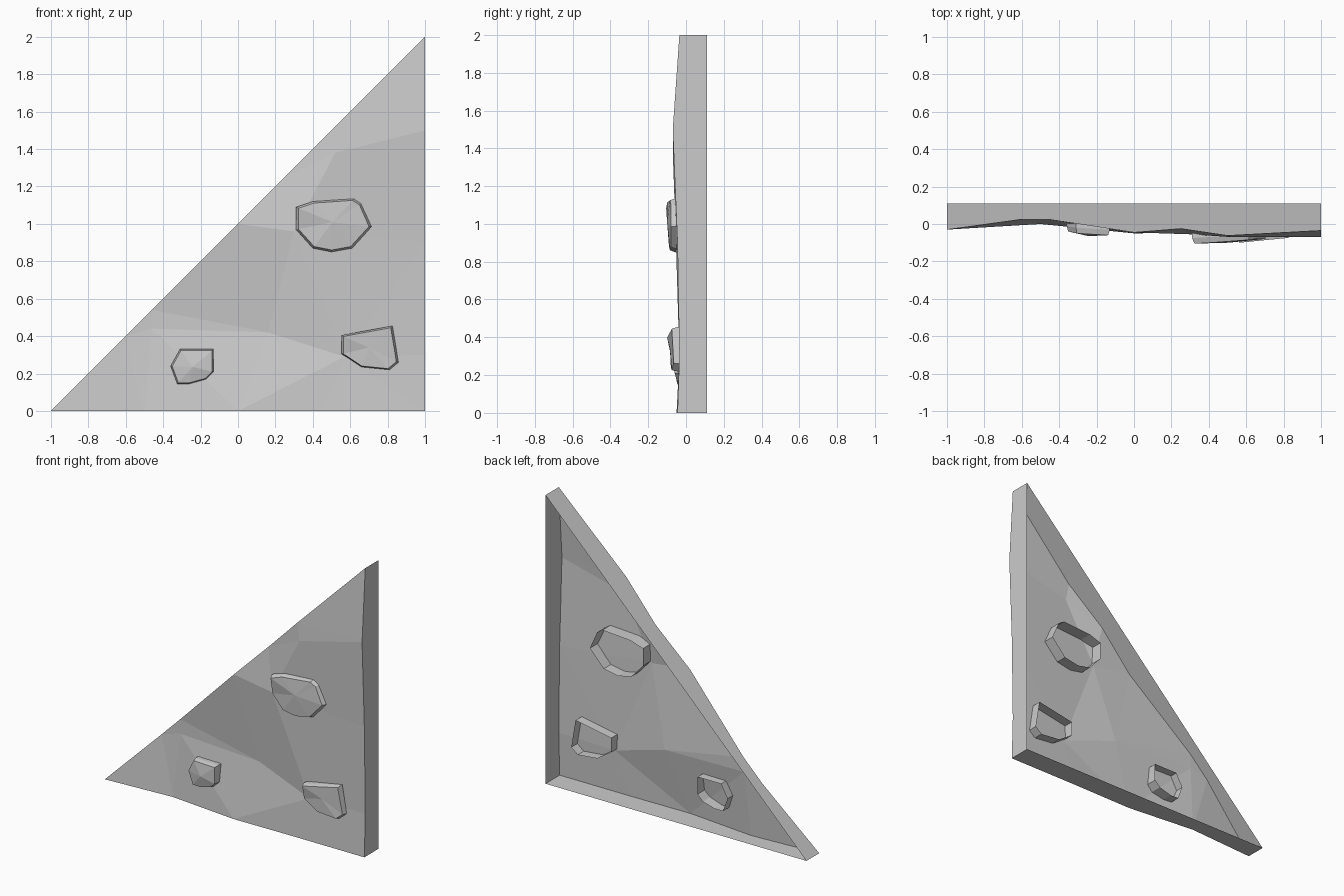
import bpy
import bmesh
from mathutils import Vector
from mathutils.geometry import delaunay_2d_cdt

cube = bpy.data.objects.get("Cube")
if cube:
    bpy.data.objects.remove(cube)

# One plain stone colour
stone = bpy.data.materials.new("stone_grey")
stone.use_nodes = True
colour = (0.6, 0.6, 0.6, 1)
stone.diffuse_color = colour
stone.node_tree.nodes["Principled BSDF"].inputs["Base Color"].default_value = colour

BACK = 0.11


def make_object(name, bm):
    bmesh.ops.recalc_face_normals(bm, faces=bm.faces[:])
    mesh = bpy.data.meshes.new(name)
    bm.to_mesh(mesh)
    bm.free()
    mesh.materials.append(stone)
    obj = bpy.data.objects.new(name, mesh)
    bpy.context.scene.collection.objects.link(obj)
    return obj


def build_panel():
    # Outline of the triangle: x, z, depth
    bottom = [(-1, 0, -.03), (-.5, 0, 0), (0, 0, -.05), (.45, 0, -.045)]
    right = [(1, 0, -.045), (1, .3, -.035), (1, .9, -.045), (1, 1.5, -.07)]
    slope = [(x, x + 1, y) for x, y in
             ((1, -.035), (.5, -.062), (.25, -.025), (0, -.045),
              (-.46, .025), (-.6, .025))]
    outline = bottom + right + slope
    # Inner creases that give the broken rock surface
    a, b, c = (-.46, .44, .025), (.16, .42, .005), (.3, .96, -.055)
    d, e = (.52, 1.38, -.07), (.57, .29, -.035)
    points = outline + [a, b, c, d, e]
    creases = [(a, b), (b, c), (c, d), (b, e), (bottom[2], e),
               (bottom[2], b), (bottom[1], a), (slope[5], a),
               (slope[3], c), (d, right[3]), (d, slope[1]),
               (slope[3], b), (c, right[2]), (e, right[1])]
    edges = [(points.index(p), points.index(q)) for p, q in creases]
    flat = [Vector((p[0], p[1])) for p in points]
    verts, _, faces, origins, _, _ = delaunay_2d_cdt(
        flat, edges, [list(range(len(outline)))], 1, 1e-5)

    bm = bmesh.new()
    made = [bm.verts.new((v.x, points[o[0]][2] if o else 0, v.y))
            for v, o in zip(verts, origins)]
    for face in faces:
        bm.faces.new([made[i] for i in face])
    # Thin side walls, open at the back
    rim = [e for e in bm.edges if e.is_boundary]
    result = bmesh.ops.extrude_edge_only(bm, edges=rim)
    for v in result["geom"]:
        if isinstance(v, bmesh.types.BMVert):
            v.co.y = BACK
    make_object("wall_panel", bm)


def build_rock(name, ring, apex, back):
    """Hollow chipped stone set through the wall, open behind."""
    bm = bmesh.new()
    cx = sum(p[0] for p in ring) / len(ring)
    cz = sum(p[1] for p in ring) / len(ring)

    def loop(scale, depth):
        return [bm.verts.new((cx + (x - cx) * scale,
                              y if depth is None else depth,
                              cz + (z - cz) * scale)) for x, z, y in ring]

    rear, front = loop(1.0, back), loop(0.93, None)
    middle = [bm.verts.new((x, y + 0.03, z)) for x, z, y in ring]
    tip = bm.verts.new((apex[0], apex[2], apex[1]))
    for i in range(len(ring)):
        j = (i + 1) % len(ring)
        bm.faces.new((rear[i], rear[j], middle[j], middle[i]))
        bm.faces.new((middle[i], middle[j], front[j], front[i]))
        bm.faces.new((front[i], front[j], tip))
    make_object(name, bm)


build_panel()
build_rock("upper_rock",
           [(.31, 1.09, -.105), (.4, 1.12, -.1), (.62, 1.135, -.085),
            (.66, 1.11, -.08), (.715, .985, -.08), (.61, .87, -.08),
            (.5, .85, -.085), (.4, .87, -.09), (.31, .97, -.085)],
           (.505, 1.01, -.1), .03)
build_rock("right_rock",
           [(.553, .405, -.1), (.826, .455, -.075), (.858, .26, -.065),
            (.81, .22, -.075), (.66, .235, -.08), (.585, .285, -.08),
            (.553, .305, -.08)],
           (.7, .34, -.085), .03)
build_rock("left_rock",
           [(-.36, .24, -.04), (-.31, .33, -.05), (-.13, .33, -.06),
            (-.13, .21, -.06), (-.17, .17, -.05), (-.26, .145, -.045),
            (-.325, .145, -.04)],
           (-.243, .235, -.065), .06)
